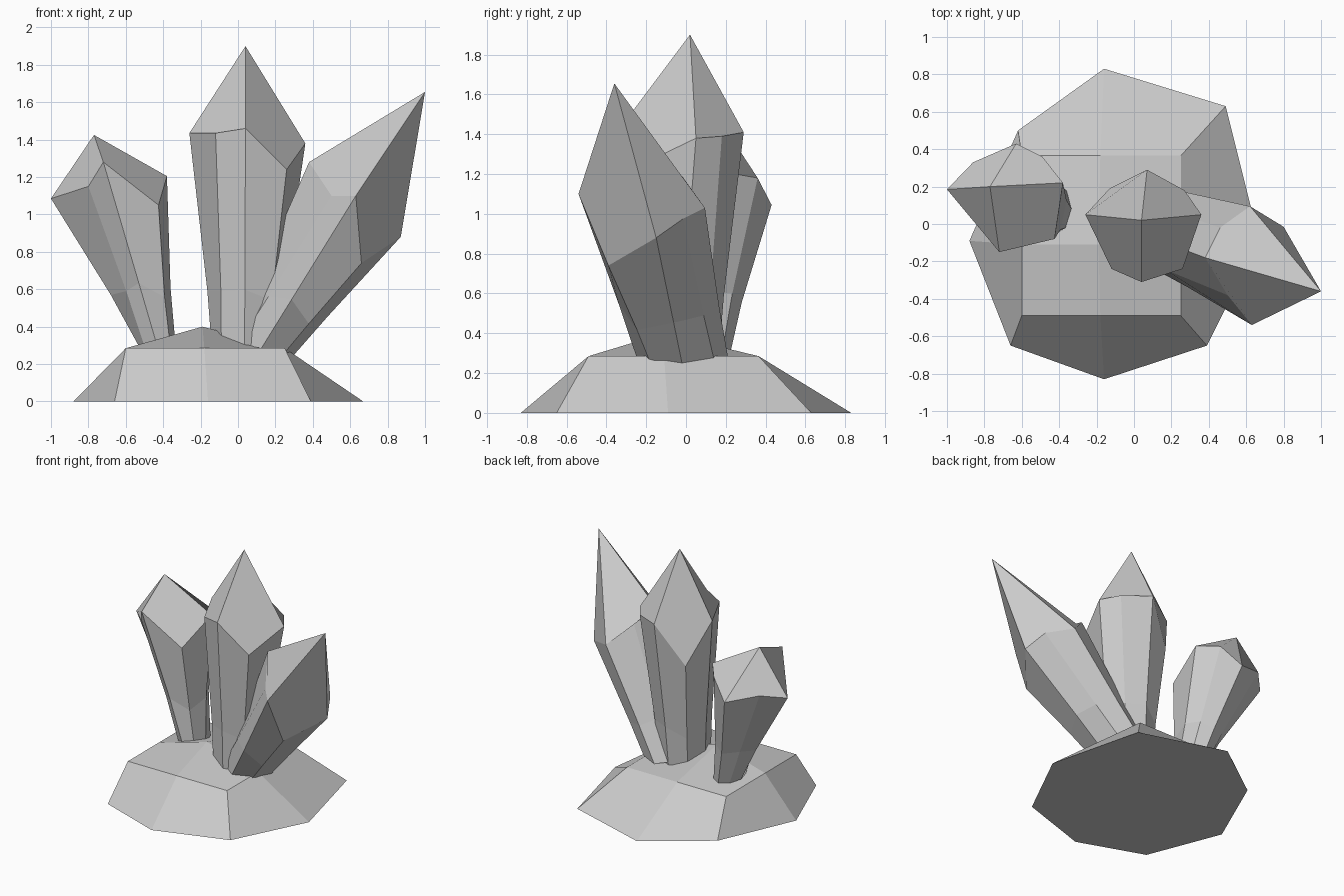
import bpy
from math import cos, sin, pi
from mathutils import Vector

if "Cube" in bpy.data.objects:
    bpy.data.objects.remove(bpy.data.objects["Cube"])


def loft(name, rings, apex):
    """Skin eight-point rings from bottom to top, then close to a peak with four quads."""
    n = len(rings[0])
    verts = [tuple(v) for r in rings for v in r] + [tuple(apex)]
    faces = [tuple(reversed(range(n)))]
    for k in range(len(rings) - 1):
        for i in range(n):
            j = (i + 1) % n
            a, b = k * n, (k + 1) * n
            faces.append((a + i, a + j, b + j, b + i))
    top = (len(rings) - 1) * n
    faces += [(top + i, top + i + 1, top + (i + 2) % n, len(verts) - 1)
              for i in range(0, n, 2)]
    mesh = bpy.data.meshes.new(name)
    mesh.from_pydata(verts, [], faces)
    obj = bpy.data.objects.new(name, mesh)
    bpy.context.collection.objects.link(obj)
    return obj


def crystal(name, foot, radii, tilt, t, pinch, shoulder, apex):
    """Eight-sided shaft: oval foot, waist, uneven shoulder, pointed tip."""
    angles = [pi + i * pi / 4 for i in range(8)]
    low = [Vector((foot[0] + radii[0] * cos(a), foot[1] + radii[1] * sin(a),
                   foot[2] + tilt * cos(a))) for a in angles]
    high = [Vector(p) for p in shoulder]
    waist = [p.lerp(q, t) for p, q in zip(low, high)]
    mid = sum(waist, Vector()) / 8
    waist = [mid + (p - mid) * pinch for p in waist]
    return loft(name, [low, waist, high], apex)


# Rock base: faceted skirt rising to a square top with a low peak
outer = [(-0.88, -0.09), (-0.66, -0.65), (-0.16, -0.83), (0.39, -0.65),
         (0.67, -0.09), (0.49, 0.63), (-0.16, 0.83), (-0.62, 0.50)]
inner = [(-0.60, -0.11), (-0.60, -0.49), (-0.18, -0.49), (0.25, -0.49),
         (0.25, -0.11), (0.25, 0.365), (-0.18, 0.365), (-0.60, 0.365)]
loft("rock_base", [[(x, y, 0) for x, y in outer],
                   [(x, y, 0.285) for x, y in inner]], (-0.19, -0.11, 0.40))

# Tall upright crystal
crystal("centre_crystal", (0.035, -0.035, 0.28), (0.175, 0.20), 0, 0.27, 0.96,
        [(-0.26, 0.05, 1.435), (-0.12, -0.24, 1.435), (0.04, -0.31, 1.46),
         (0.26, -0.24, 1.24), (0.36, 0.05, 1.38), (0.27, 0.18, 1.39),
         (0.07, 0.29, 1.41), (-0.13, 0.19, 1.10)], (0.04, 0.02, 1.90))

# Crystal leaning far right
crystal("right_crystal", (0.125, -0.02, 0.285), (0.175, 0.23), -0.035, 0.32, 0.98,
        [(0.38, -0.18, 1.28), (0.50, -0.38, 1.10), (0.63, -0.54, 1.10),
         (0.66, -0.39, 0.74), (0.87, -0.15, 0.88), (0.80, -0.015, 0.975),
         (0.62, 0.095, 1.03), (0.46, -0.02, 1.19)], (1.0, -0.36, 1.655))

# Short crystal leaning left
crystal("left_crystal", (-0.43, 0.08, 0.29), (0.097, 0.14), 0, 0.35, 0.93,
        [(-1.0, 0.185, 1.085), (-0.80, -0.04, 1.15), (-0.72, -0.15, 1.28),
         (-0.425, -0.08, 1.05), (-0.38, 0.22, 1.205), (-0.49, 0.36, 1.18),
         (-0.63, 0.43, 1.045), (-0.86, 0.33, 1.12)], (-0.77, 0.20, 1.425))
